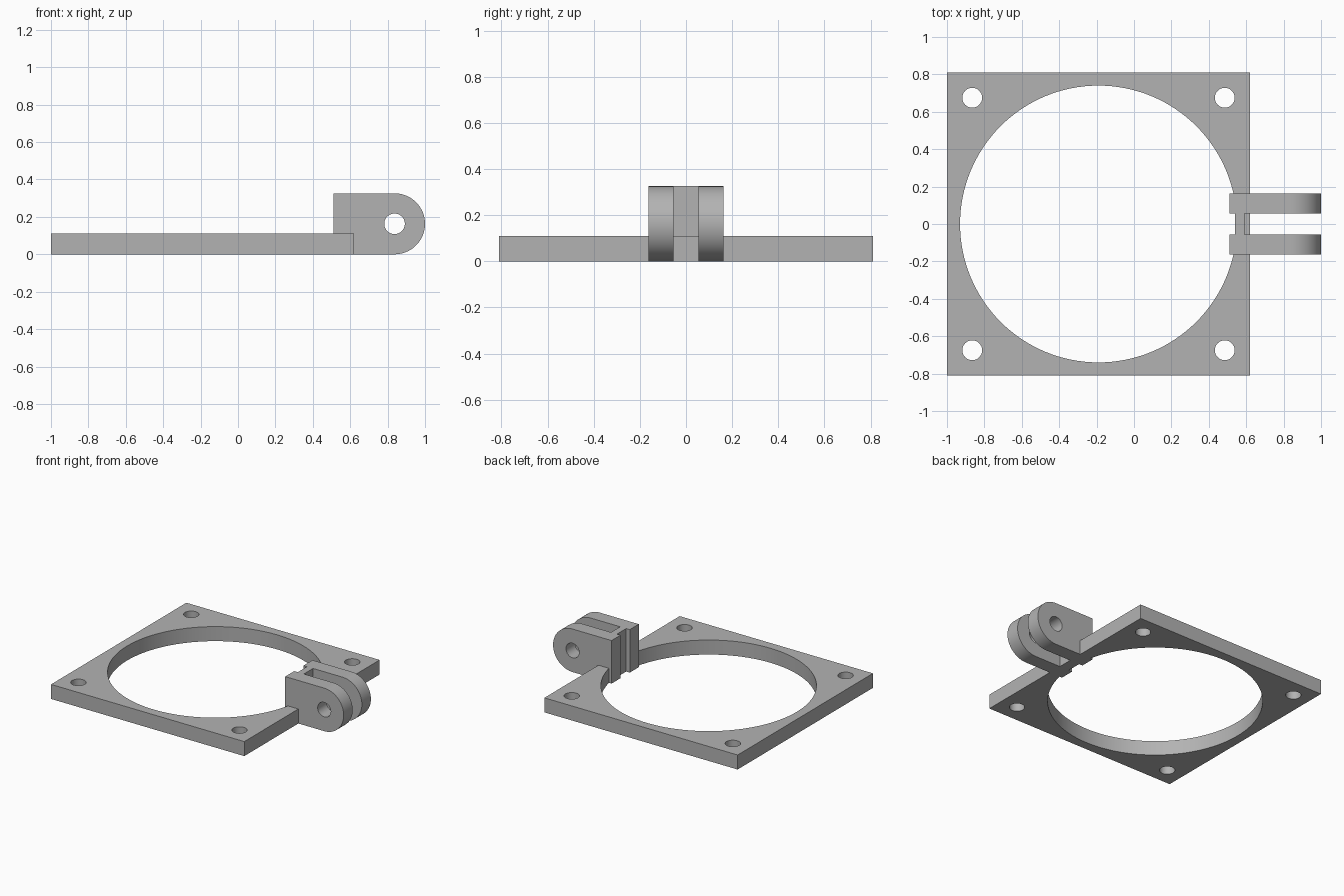
import bpy
import bmesh
from math import pi, sin, cos, radians
from mathutils import Matrix, Vector

if "Cube" in bpy.data.objects:
    bpy.data.objects.remove(bpy.data.objects["Cube"], do_unlink=True)

# Single grey finish
GREY = (0.45, 0.45, 0.45, 1)
grey = bpy.data.materials.new("plain grey")
grey.use_nodes = True
grey.diffuse_color = GREY
grey.node_tree.nodes["Principled BSDF"].inputs["Base Color"].default_value = GREY

# Main dimensions
PLATE_X, PLATE_HALF, PLATE_T = -0.19, 0.81, 0.11
BORE_R, SCREW_R, SCREW_OFF = 0.74, 0.053, 0.675
LUG_X, LUG_R, PIN_R = 0.51, 0.163, 0.055
LUG_IN, LUG_OUT = 0.055, 0.163


def prism(name, points, start, depth):
    """Extrude a flat outline by the depth vector."""
    bm = bmesh.new()
    face = bm.faces.new([bm.verts.new(Vector(p) + Vector(start)) for p in points])
    out = bmesh.ops.extrude_face_region(bm, geom=[face])
    moved = [g for g in out["geom"] if isinstance(g, bmesh.types.BMVert)]
    bmesh.ops.translate(bm, verts=moved, vec=depth)
    bmesh.ops.recalc_face_normals(bm, faces=bm.faces)
    return add_object(name, bm)


def add_object(name, bm):
    mesh = bpy.data.meshes.new(name)
    bm.to_mesh(mesh)
    bm.free()
    mesh.materials.append(grey)
    obj = bpy.data.objects.new(name, mesh)
    bpy.context.collection.objects.link(obj)
    return obj


def box(name, x0, x1, y0, y1, z0, z1):
    outline = [(x0, y0, 0), (x1, y0, 0), (x1, y1, 0), (x0, y1, 0)]
    return prism(name, outline, (0, 0, z0), (0, 0, z1 - z0))


def drill(obj, centre, radius, axis, segments):
    """Cut a round through hole, then drop the cutter."""
    bm = bmesh.new()
    turn = Matrix.Rotation(pi / 2, 4, "X") if axis == "Y" else Matrix()
    bmesh.ops.create_cone(bm, cap_ends=True, segments=segments, radius1=radius,
                          radius2=radius, depth=1,
                          matrix=Matrix.Translation(centre) @ turn)
    cutter = add_object("hole_cutter", bm)
    cutter.hide_render = True
    mod = obj.modifiers.new("hole", "BOOLEAN")
    mod.operation, mod.solver, mod.object = "DIFFERENCE", "EXACT", cutter
    select(obj)
    bpy.ops.object.modifier_apply(modifier=mod.name)
    bpy.data.objects.remove(cutter, do_unlink=True)


def select(obj):
    bpy.ops.object.select_all(action="DESELECT")
    obj.select_set(True)
    bpy.context.view_layer.objects.active = obj


def smooth(obj):
    select(obj)
    bpy.ops.object.shade_smooth_by_angle(angle=radians(30))


# Square plate with a large bore and four corner screw holes
plate = box("base_plate", PLATE_X - PLATE_HALF, PLATE_X + PLATE_HALF,
            -PLATE_HALF, PLATE_HALF, 0, PLATE_T)
drill(plate, (PLATE_X, 0, 0), BORE_R, "Z", 128)
for sx in (-1, 1):
    for sy in (-1, 1):
        drill(plate, (PLATE_X + sx * SCREW_OFF, sy * SCREW_OFF, 0), SCREW_R, "Z", 40)
smooth(plate)

# Two hinge lugs with rounded ends and a pin hole
pin_x = 1 - LUG_R
arc = [(pin_x + LUG_R * cos(a), 0, LUG_R + LUG_R * sin(a))
       for a in (-pi / 2 + pi * i / 40 for i in range(41))]
profile = [(LUG_X, 0, 0)] + arc + [(LUG_X, 0, 2 * LUG_R)]
for name, y in (("hinge_lug_back", LUG_IN), ("hinge_lug_front", -LUG_OUT)):
    lug = prism(name, profile, (0, y, 0), (0, LUG_OUT - LUG_IN, 0))
    drill(lug, (pin_x, y, LUG_R), PIN_R, "Y", 40)
    smooth(lug)

# Thin web joining the lugs
box("hinge_web", 0.54, 0.59, -LUG_IN, LUG_IN, 0, 2 * LUG_R)
